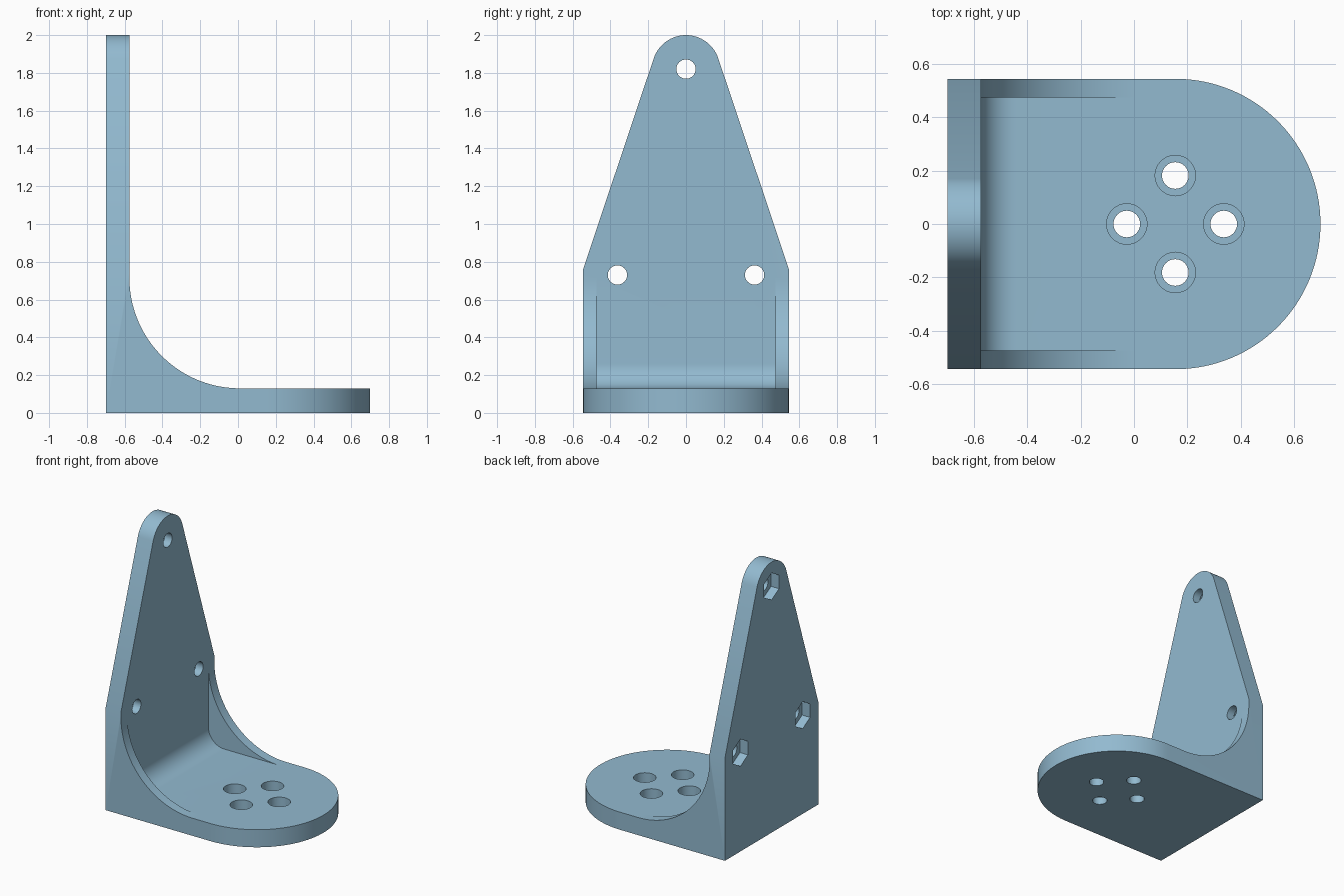
import bpy, bmesh
from math import cos, sin, pi, radians
from mathutils import Vector

if "Cube" in bpy.data.objects:
    bpy.data.objects.remove(bpy.data.objects["Cube"])

blue = bpy.data.materials.new("steel_blue")
blue.diffuse_color = (0.29, 0.49, 0.63, 1)
blue.use_nodes = True
blue.node_tree.nodes["Principled BSDF"].inputs["Base Color"].default_value = blue.diffuse_color


def arc(cx, cy, r, start, end, n):
    """Points along an arc, angles in degrees."""
    return [(cx + r * cos(radians(start + (end - start) * i / n)),
             cy + r * sin(radians(start + (end - start) * i / n))) for i in range(n + 1)]


def prism(name, points, axis, lo, hi):
    """Extrude a 2D outline along an axis (x: outline is yz, y: xz, z: xy)."""
    place = {"x": lambda a, b, t: (t, a, b),
             "y": lambda a, b, t: (a, t, b),
             "z": lambda a, b, t: (a, b, t)}[axis]
    bm = bmesh.new()
    face = bm.faces.new([bm.verts.new(place(a, b, lo)) for a, b in points])
    ext = bmesh.ops.extrude_face_region(bm, geom=[face])
    moved = [v for v in ext["geom"] if isinstance(v, bmesh.types.BMVert)]
    bmesh.ops.translate(bm, verts=moved, vec=Vector(place(0, 0, hi - lo)))
    bmesh.ops.recalc_face_normals(bm, faces=bm.faces)
    mesh = bpy.data.meshes.new(name)
    bm.to_mesh(mesh)
    bm.free()
    mesh.materials.append(blue)
    obj = bpy.data.objects.new(name, mesh)
    bpy.context.collection.objects.link(obj)
    return obj


def combine(target, tool, operation):
    """Apply a boolean and remove the tool."""
    mod = target.modifiers.new("cut", "BOOLEAN")
    mod.operation, mod.solver, mod.object = operation, "EXACT", tool
    bpy.context.view_layer.objects.active = target
    bpy.ops.object.modifier_apply(modifier=mod.name)
    bpy.data.objects.remove(tool)


WALL, PLATE, HALF = -0.575, 0.13, 0.545   # wall front, plate top, half width

# Side profile: wall, sweeping gusset curve and base plate
side = [(-0.7, 0), (0.75, 0), (0.75, PLATE)]
side += arc(0.01, 0.715, 0.585, 270, 180, 40) + [(WALL, 2.05), (-0.7, 2.05)]
bracket = prism("bracket", side, "y", -0.6, 0.6)

# Recess between the gussets, with a filleted inner corner
recess = [(0.01, 0.715), (WALL, 0.715)]
recess += arc(WALL + 0.13, PLATE + 0.13, 0.13, 180, 270, 16) + [(0.01, PLATE)]
combine(bracket, prism("recess", recess, "y", -0.475, 0.475), "DIFFERENCE")

# Plan outline: round nose on the base
plan = [(-0.8, -HALF)] + arc(0.155, 0, HALF, -90, 90, 64) + [(-0.8, HALF)]
combine(bracket, prism("plan", plan, "z", -0.1, 2.2), "INTERSECT")

# Wall outline: tapering to a round top
wall = [(-0.612, -0.1), (0.612, -0.1), (0.612, 0.56)]
wall += arc(0, 1.82, 0.18, 18.5, 161.5, 32) + [(-0.612, 0.56)]
combine(bracket, prism("wall", wall, "x", -0.8, 0.8), "INTERSECT")

# Counterbored holes in the base
for x, y in ((0.155, 0.182), (0.155, -0.182), (-0.027, 0), (0.337, 0)):
    combine(bracket, prism("hole", arc(x, y, 0.05, 0, 348.75, 31), "z", -0.1, 0.3), "DIFFERENCE")
    combine(bracket, prism("bore", arc(x, y, 0.076, 0, 348.75, 31), "z", 0.055, 0.3), "DIFFERENCE")

# Bolt holes in the wall with hexagonal nut pockets behind
for y, z in ((0.363, 0.73), (-0.363, 0.73), (0, 1.82)):
    combine(bracket, prism("hole", arc(y, z, 0.051, 0, 348.75, 31), "x", -0.8, -0.4), "DIFFERENCE")
    combine(bracket, prism("pocket", arc(y, z, 0.1, 30, 330, 5), "x", -0.8, -0.635), "DIFFERENCE")

bpy.ops.object.select_all(action="DESELECT")
bracket.select_set(True)
bpy.context.view_layer.objects.active = bracket
bpy.ops.object.shade_smooth_by_angle(angle=radians(30))
